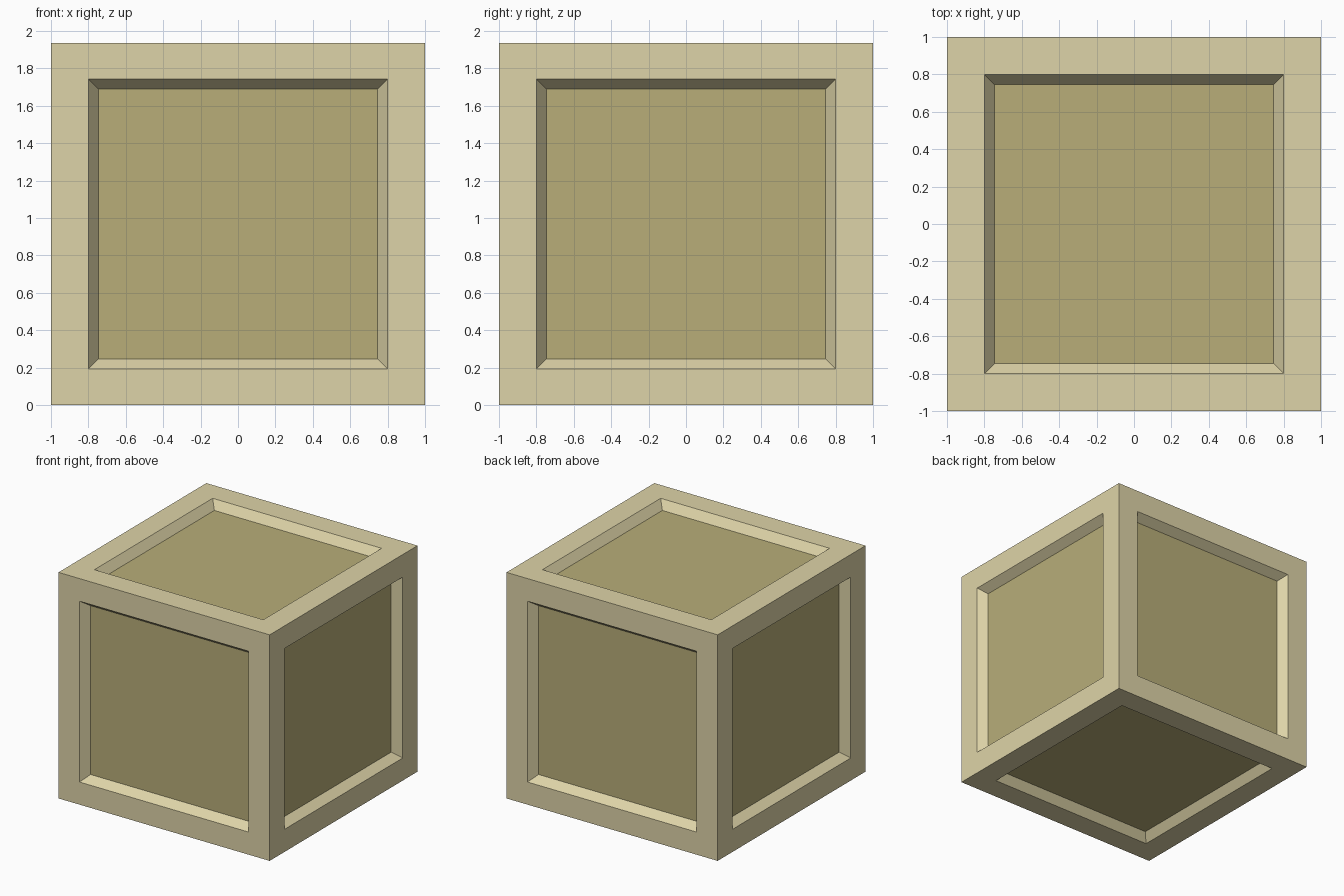
import bpy, bmesh
from mathutils import Matrix

if "Cube" in bpy.data.objects:
    bpy.data.objects.remove(bpy.data.objects["Cube"])

HEIGHT = 1.935
BORDER, SLOPE, DEPTH = 0.2, 0.053, 0.072


def material(name, rgb):
    def lin(c):
        c /= 255
        return c / 12.92 if c <= 0.04045 else ((c + 0.055) / 1.055) ** 2.4
    m = bpy.data.materials.new(name)
    m.diffuse_color = (*[lin(c) for c in rgb], 1)
    m.use_nodes = True
    m.node_tree.nodes["Principled BSDF"].inputs["Base Color"].default_value = m.diffuse_color
    return m


# Crate body: a cube with a framed, sunken panel on every side
bm = bmesh.new()
bmesh.ops.create_cube(bm, size=2)
panels = bm.faces[:]
bmesh.ops.inset_individual(bm, faces=panels, thickness=BORDER, use_even_offset=True)
# Sloped lip down to the panel floor
bmesh.ops.inset_individual(bm, faces=panels, thickness=SLOPE, depth=-DEPTH,
                           use_even_offset=True)
for f in panels:
    f.material_index = 1

# Slightly squashed, standing on the ground
bmesh.ops.transform(bm, verts=bm.verts,
                    matrix=Matrix.Translation((0, 0, HEIGHT / 2)) @ Matrix.Diagonal((1, 1, HEIGHT / 2, 1)))
mesh = bpy.data.meshes.new("crate")
bm.to_mesh(mesh)
bm.free()
mesh.materials.append(material("pale wood frame", (222, 212, 168)))
mesh.materials.append(material("darker wood panel", (184, 174, 121)))
crate = bpy.data.objects.new("crate", mesh)
bpy.context.collection.objects.link(crate)
